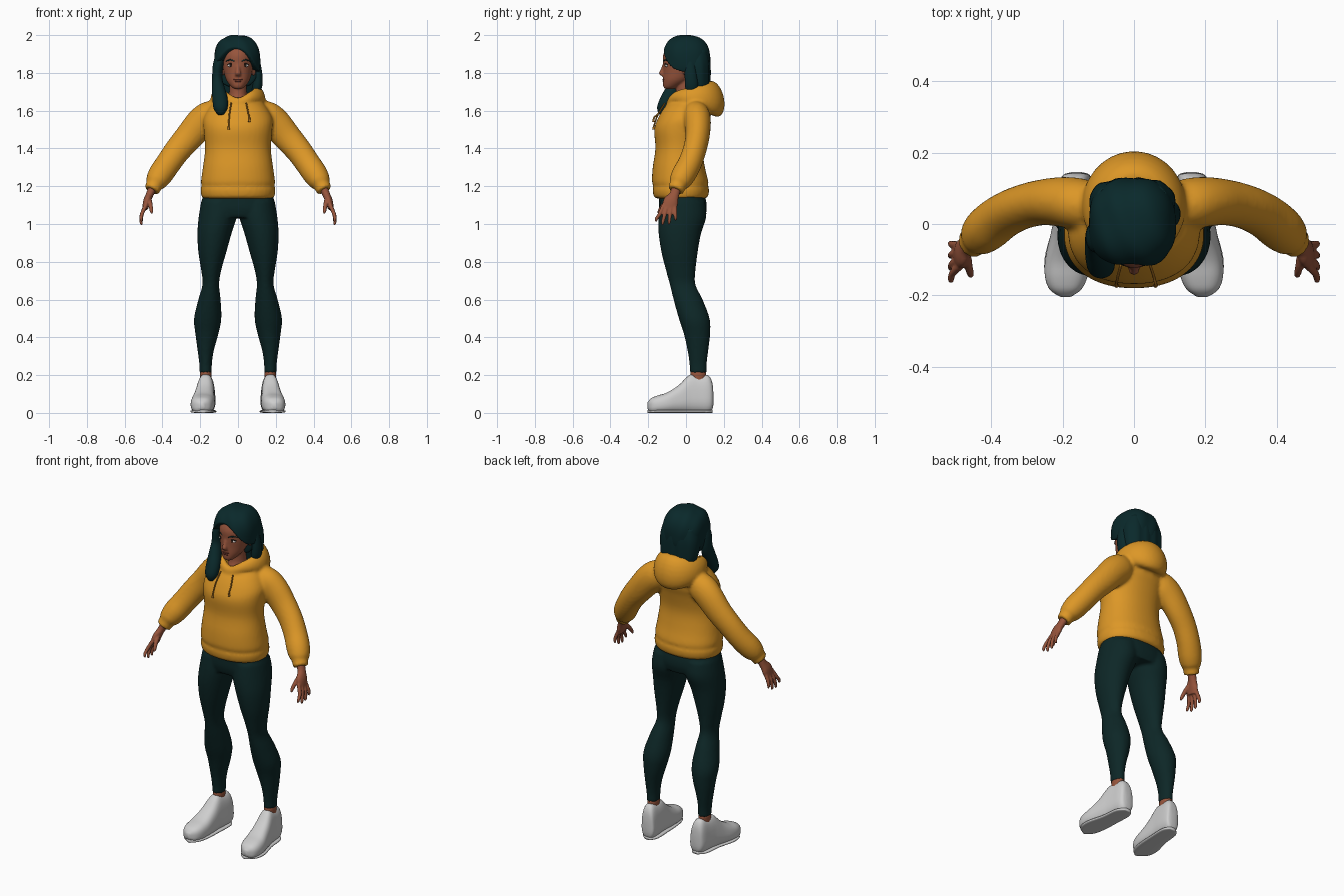
import bpy, bmesh, math
from mathutils import Vector

X, Y, Z = Vector((1, 0, 0)), Vector((0, 1, 0)), Vector((0, 0, 1))


def material(name, rgb):
    m = bpy.data.materials.new(name)
    m.diffuse_color = (*rgb, 1)
    return m


GOLD = material("gold_fabric", (0.72, 0.31, 0.02))
CORD = material("dark_gold_cord", (0.42, 0.17, 0.015))
TEAL = material("dark_teal_leggings", (0.004, 0.020, 0.020))
HAIR = material("dark_teal_hair", (0.003, 0.022, 0.024))
SKIN = material("brown_skin", (0.31, 0.09, 0.045))
LIPS = material("lip_brown", (0.2, 0.045, 0.03))
WHITE = material("shoe_grey_white", (0.62, 0.62, 0.62))
EYE = material("eye_white", (0.7, 0.68, 0.65))
IRIS = material("iris_dark", (0.02, 0.012, 0.01))


def spline(rows, sub):
    """Smoothly resample rows of numbers."""
    out = []
    for i in range(len(rows) - 1):
        a, b = rows[max(i - 1, 0)], rows[i]
        c, d = rows[i + 1], rows[min(i + 2, len(rows) - 1)]
        for k in range(sub):
            t = k / sub
            out.append([0.5 * (2 * q + (r - p) * t + (2 * p - 5 * q + 4 * r - s) * t * t
                               + (3 * q - p - 3 * r + s) * t ** 3)
                        for p, q, r, s in zip(a, b, c, d)])
    return out + [list(rows[-1])]


def skin_rings(bm, rings, closed=False):
    vs = [[bm.verts.new(p) for p in r] for r in rings]
    n = len(vs[0])
    for i in range(len(vs) if closed else len(vs) - 1):
        a, b = vs[i], vs[(i + 1) % len(vs)]
        for k in range(n):
            bm.faces.new((a[k], a[(k + 1) % n], b[(k + 1) % n], b[k]))
    if not closed:
        bm.faces.new(vs[0])
        bm.faces.new(vs[-1])


def loft(bm, rows, axes=None, ref=Y, n=24, sub=4, power=2.0):
    """Rows of x, y, z, radius_u, radius_v; fixed axes or a frame along the path."""
    rows = spline(rows, sub)
    rings = []
    for i, (x, y, z, a, b) in enumerate(rows):
        if axes:
            u, v = axes
        else:
            t = Vector(rows[min(i + 1, len(rows) - 1)][:3]) - Vector(rows[max(i - 1, 0)][:3])
            t.normalize()
            u = (ref - t * ref.dot(t)).normalized()
            v = t.cross(u)
        ring = []
        for k in range(n):
            w = 2 * math.pi * k / n
            c, s = math.cos(w), math.sin(w)
            e = (abs(c) ** power + abs(s) ** power) ** (-1 / power)
            ring.append(Vector((x, y, z)) + u * a * c * e + v * b * s * e)
        rings.append(ring)
    skin_rings(bm, rings)


def ball(bm, centre, radii):
    for v in bmesh.ops.create_uvsphere(bm, u_segments=16, v_segments=10, radius=1)["verts"]:
        v.co = Vector(centre) + Vector([c * r for c, r in zip(v.co, radii)])


def finish(name, bm, mat, voxel=0, smooth=0):
    bmesh.ops.recalc_face_normals(bm, faces=bm.faces[:])
    me = bpy.data.meshes.new(name)
    bm.to_mesh(me)
    bm.free()
    me.materials.append(mat)
    me.polygons.foreach_set("use_smooth", [True] * len(me.polygons))
    ob = bpy.data.objects.new(name, me)
    bpy.context.collection.objects.link(ob)
    if voxel:
        r = ob.modifiers.new("fuse", "REMESH")
        r.mode, r.voxel_size, r.use_smooth_shade = "VOXEL", voxel, True
        s = ob.modifiers.new("soften", "SMOOTH")
        s.factor, s.iterations = 0.5, smooth
    return ob


def body(z, rx, front, back):
    return (0, (front + back) / 2, z, rx, (back - front) / 2)


# Hoodie: torso with hem, sleeves with cuffs, folded hood
bm = bmesh.new()
loft(bm, [body(*r) for r in (
    (1.135, .186, -.16, .105), (1.15, .194, -.172, .118), (1.185, .198, -.177, .122),
    (1.2, .192, -.172, .116), (1.225, .196, -.18, .118), (1.3, .186, -.176, .1),
    (1.4, .174, -.162, .088), (1.5, .182, -.168, .105), (1.56, .182, -.148, .122),
    (1.62, .15, -.112, .122), (1.66, .11, -.068, .11))], (X, Y), n=40, power=2.2)
for s in (-1, 1):
    loft(bm, [(s * x, y, z, a, b) for x, y, z, a, b in (
        (.09, .045, 1.6, .06, .06), (.15, .055, 1.57, .072, .082), (.2, .062, 1.53, .07, .082),
        (.26, .06, 1.46, .064, .076), (.32, .045, 1.39, .062, .07), (.37, .02, 1.32, .063, .067),
        (.41, -.012, 1.262, .064, .066), (.435, -.035, 1.222, .056, .056),
        (.442, -.042, 1.208, .046, .045), (.458, -.055, 1.178, .044, .042))])
rings = []
for i in range(64):
    th = 2 * math.pi * i / 64
    b = (1 - math.cos(th)) / 2
    rr, rv = .018 + .034 * b, .026 + .07 * b ** 1.3
    dip = .03 * math.exp(-((1 - math.cos(th)) / .12))
    c = Vector((.108 * math.sin(th), -.085 + .235 * b, 1.70 + .058 * b - rv - dip))
    out = Vector((math.sin(th), -math.cos(th), 0))
    rings.append([c + out * (rr * math.cos(q) - .3 * rr * math.sin(q)) + Z * rv * math.sin(q)
                  for q in (2 * math.pi * k / 20 for k in range(20))])
skin_rings(bm, rings, True)
finish("hoodie", bm, GOLD, .009, 5)

# Pouch pocket edge and drawstrings
bm = bmesh.new()
for x, end in ((-.045, 1.5), (.055, 1.54)):
    loft(bm, [(x * .8, -.112, 1.64, .004, .004), (x, -.146, 1.585, .004, .004),
              (x * 1.1, -.168, end + .025, .004, .004), (x * 1.1, -.172, end, .007, .007)], ref=X, n=8)
finish("drawstrings", bm, CORD)

# Leggings
bm = bmesh.new()
loft(bm, [body(*r) for r in ((1.2, .17, -.14, .085), (1.13, .19, -.142, .105),
                             (1.08, .2, -.142, .11), (1.035, .195, -.13, .1))], (X, Y), n=40, power=2.3)
for s in (-1, 1):
    for_leg = []
    for z, xi, xo, yf, yb in (
            (1.12, .0, .195, -.135, .1), (1.04, .006, .208, -.145, .108), (.95, .034, .215, -.145, .08),
            (.85, .062, .21, -.13, .062), (.75, .09, .194, -.105, .05), (.68, .1, .188, -.086, .05),
            (.6, .092, .21, -.066, .088), (.5, .088, .233, -.038, .125), (.42, .103, .226, -.012, .128),
            (.33, .128, .214, .008, .118), (.26, .138, .205, .018, .11), (.21, .138, .204, .02, .11)):
        for_leg.append((s * (xi + xo) / 2, (yf + yb) / 2, z, (xo - xi) / 2, (yb - yf) / 2))
    loft(bm, for_leg, (X, Y), n=28)
finish("leggings", bm, TEAL, .009, 3)

# Ankles and shoes
for s, side in ((-1, "left"), (1, "right")):
    bm = bmesh.new()
    loft(bm, [(s * .17, .065, .1, .03, .04), (s * .171, .065, .23, .03, .042)], (X, Y))
    finish(side + "_ankle", bm, SKIN)
    bm = bmesh.new()
    loft(bm, [(s * x, y, h, w, h2) for x, y, h, w, h2 in (
        (.16, .145, .075, .015, .03), (.161, .138, .09, .038, .075), (.164, .115, .1, .047, .1),
        (.167, .07, .1, .05, .1), (.171, .03, .102, .052, .102), (.174, .005, .095, .054, .095),
        (.179, -.04, .073, .058, .073), (.186, -.1, .054, .063, .054), (.19, -.15, .046, .059, .046),
        (.192, -.185, .04, .043, .037), (.192, -.205, .038, .012, .015))], (X, Z), n=32, power=2.9)
    for v in bm.verts:  # narrower towards the collar
        v.co.x += (s * .173 - v.co.x) * max(0, v.co.z - .05) * 1.6
        v.co.z = max(v.co.z, .004)
    loft(bm, [(s * .184, -.203, .008, .01, .008), (s * .19, -.17, .008, .05, .008),
              (s * .187, -.1, .008, .064, .008), (s * .172, 0, .008, .054, .008),
              (s * .165, .1, .008, .049, .008), (s * .16, .14, .008, .02, .008)], (X, Z), power=4)
    finish(side + "_shoe", bm, WHITE)

# Hands
for s, side in ((-1, "left"), (1, "right")):
    bm = bmesh.new()
    loft(bm, [(s * x, y, z, a, b) for x, y, z, a, b in (
        (.448, -.048, 1.2, .027, .024), (.468, -.062, 1.155, .026, .02),
        (.482, -.08, 1.12, .04, .02), (.492, -.09, 1.08, .038, .015))])
    for i, tip in enumerate((1.012, .995, .998, 1.018)):
        y0, y1 = -.119 + .02 * i, -.157 + .034 * i
        loft(bm, [(s * .488, y0, 1.1, .011, .011), (s * .508, (y0 + y1) / 2, 1.055, .0105, .0105),
                  (s * .513, y1, tip + .015, .009, .009), (s * .508, y1, tip, .005, .005)], n=10)
    loft(bm, [(s * .472, -.075, 1.14, .015, .014), (s * .464, -.115, 1.105, .013, .012),
              (s * .458, -.14, 1.07, .01, .01), (s * .457, -.146, 1.055, .005, .005)], n=10)
    finish(side + "_hand", bm, SKIN, .0045, 3)

# Head, neck, nose and ears
bm = bmesh.new()
loft(bm, [(0, .005, 1.58, .075, .075), (0, .0, 1.64, .06, .072), (0, .0, 1.69, .047, .054),
          (0, .0, 1.78, .048, .056)], (X, Y))
loft(bm, [(0, -.09, 1.714, .016, .018), (0, -.078, 1.727, .036, .042), (0, -.05, 1.76, .061, .072),
          (0, -.03, 1.8, .074, .091), (0, -.02, 1.85, .083, .102), (0, -.01, 1.9, .085, .11),
          (0, 0, 1.95, .07, .09), (0, 0, 1.975, .04, .05)], (X, Y), n=32)
loft(bm, [(0, -.115, 1.848, .009, .008), (0, -.124, 1.82, .01, .01), (0, -.13, 1.798, .015, .014),
          (0, -.12, 1.783, .016, .01)], (X, Y), n=14)
for s in (-1, 1):
    ball(bm, (s * .083, .0, 1.815), (.012, .018, .032))
finish("head", bm, SKIN, .0055, 3)

# Lips, eyes and brows
bm = bmesh.new()
ball(bm, (0, -.115, 1.765), (.025, .009, .005))
ball(bm, (0, -.115, 1.756), (.021, .009, .006))
finish("lips", bm, LIPS)
whites, irises, brows = bmesh.new(), bmesh.new(), bmesh.new()
for s in (-1, 1):
    ball(whites, (s * .039, -.102, 1.839), (.017, .009, .008))
    ball(irises, (s * .038, -.108, 1.839), (.007, .005, .007))
    loft(irises, [(s * .02, -.111, 1.841, .002, .002), (s * .038, -.111, 1.849, .003, .002),
                  (s * .057, -.098, 1.843, .002, .002)], ref=Z, n=8)
    loft(brows, [(s * .018, -.117, 1.862, .004, .003), (s * .04, -.11, 1.869, .004, .003),
                 (s * .064, -.092, 1.862, .002, .002)], ref=Z, n=8)
finish("eyes", whites, EYE)
finish("irises", irises, IRIS)
finish("brows", brows, HAIR)


# Hair cap: sinks into the head inside the face opening
def ramp(t):
    t = min(max(t, 0), 1)
    return t * t * (3 - 2 * t)


bm = bmesh.new()
bmesh.ops.create_icosphere(bm, subdivisions=6, radius=1)
for v in bm.verts:
    d = v.co.copy()
    d /= sum(abs(c) ** 2.5 for c in d) ** .4
    p = Vector((d.x * .122, d.y * .127, d.z * .138))
    arc = .066 - .08 * ((p.x + .01) / .1) ** 2
    opening = ramp((arc - p.z) / .018 + .5) * ramp((.0 - p.y) / .02)
    strand = .012 * math.sin(70 * p.x + 30 * p.y + 25 * p.z)
    p *= (1 + strand) * (1 - .42 * opening)
    v.co = p + Vector((-.005, .002, 1.862))
finish("hair_cap", bm, HAIR)

# Hanging hair: back panel, long front lock, short side lock
bm = bmesh.new()
loft(bm, [(-.005, .06, 1.92, .1, .055), (-.005, .062, 1.85, .119, .065), (-.003, .066, 1.77, .117, .062),
          (0, .07, 1.71, .105, .055), (0, .07, 1.66, .085, .045)], (X, Y), n=48, power=2.5)
for v in bm.verts:
    v.co.y += .003 * math.sin(110 * v.co.x)
loft(bm, [(-.085, -.03, 1.9, .04, .03), (-.105, -.035, 1.84, .045, .028), (-.11, -.04, 1.77, .04, .027),
          (-.103, -.07, 1.71, .038, .035), (-.095, -.1, 1.66, .036, .04), (-.092, -.122, 1.61, .032, .036),
          (-.09, -.128, 1.578, .014, .014)], ref=Y)
loft(bm, [(.09, .02, 1.87, .03, .025), (.107, .025, 1.79, .032, .022), (.102, .03, 1.73, .035, .026),
          (.09, .03, 1.68, .022, .018)], ref=Y)
finish("hanging_hair", bm, HAIR)
